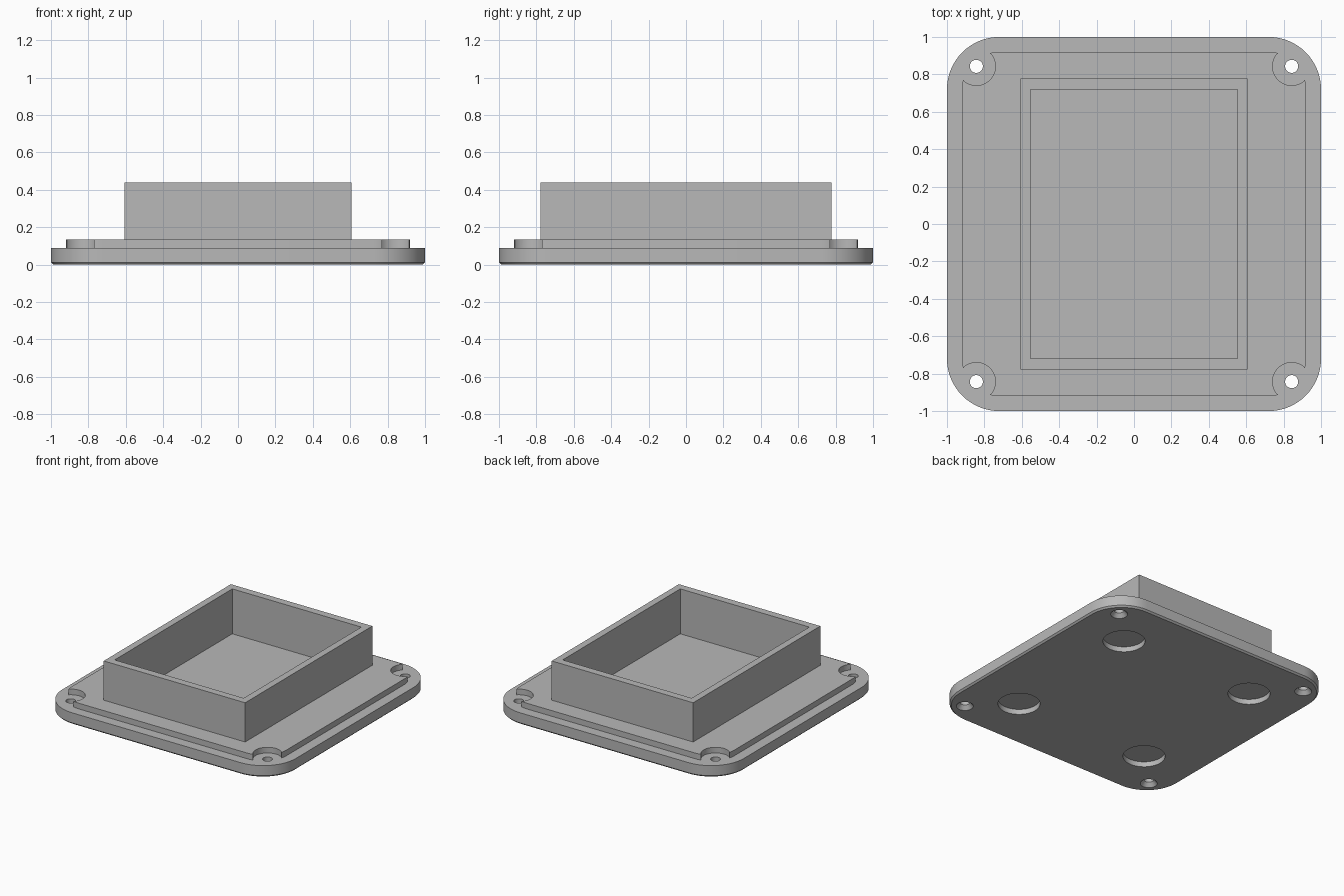
import bpy, bmesh, math

cube = bpy.data.objects.get("Cube")
if cube:
    bpy.data.objects.remove(cube, do_unlink=True)

grey = bpy.data.materials.new("plain_grey")
grey.use_nodes = True
GREY = (0.48, 0.48, 0.48, 1)
grey.diffuse_color = GREY
grey.node_tree.nodes["Principled BSDF"].inputs["Base Color"].default_value = GREY


def rounded_rect(hx, hy, r, steps=16):
    """Outline of a rectangle, with rounded corners when r > 0."""
    if r == 0:
        return [(hx, hy), (-hx, hy), (-hx, -hy), (hx, -hy)]
    points = []
    for i, (sx, sy) in enumerate([(1, 1), (-1, 1), (-1, -1), (1, -1)]):
        for k in range(steps + 1):
            a = (i + k / steps) * math.pi / 2
            points.append((sx * (hx - r) + r * math.cos(a),
                           sy * (hy - r) + r * math.sin(a)))
    return points


def circle(cx, cy, r, n=48):
    return [(cx + r * math.cos(2 * math.pi * k / n),
             cy + r * math.sin(2 * math.pi * k / n)) for k in range(n)]


def loft(name, layers):
    """Closed solid through (outline, z) layers listed from bottom to top."""
    bm = bmesh.new()
    rings = [[bm.verts.new((x, y, z)) for x, y in outline] for outline, z in layers]
    n = len(rings[0])
    for low, high in zip(rings, rings[1:]):
        for i in range(n):
            j = (i + 1) % n
            bm.faces.new((low[i], low[j], high[j], high[i]))
    bm.faces.new(rings[0][::-1])
    bm.faces.new(rings[-1])
    mesh = bpy.data.meshes.new(name)
    bm.to_mesh(mesh)
    bm.free()
    mesh.materials.append(grey)
    obj = bpy.data.objects.new(name, mesh)
    bpy.context.collection.objects.link(obj)
    return obj


def combine(target, tool, operation):
    """Apply a boolean and remove the tool object."""
    mod = target.modifiers.new(operation.lower(), "BOOLEAN")
    mod.operation, mod.solver, mod.object = operation, "EXACT", tool
    bpy.context.view_layer.objects.active = target
    bpy.ops.object.modifier_apply(modifier=mod.name)
    bpy.data.objects.remove(tool, do_unlink=True)


CORNERS = [(sx, sy) for sx in (-1, 1) for sy in (-1, 1)]
SCREW, MAGNET = 0.843, 0.573
PLATE_TOP, LIP_TOP, WALL_TOP = 0.09, 0.134, 0.438
SUNK, BELOW = 0.05, -0.05

# Base plate with a chamfered lower edge
plate = loft("lid_with_box", [
    (rounded_rect(0.988, 0.988, 0.268), 0),
    (rounded_rect(1, 1, 0.28), 0.012),
    (rounded_rect(1, 1, 0.28), PLATE_TOP)])

# Raised lip and box wall, opened by the cavity and the corner notches
lip_outline = rounded_rect(0.92, 0.92, 0.2)
lip = loft("raised_lip", [(lip_outline, SUNK), (lip_outline, LIP_TOP)])
wall_outline = rounded_rect(0.606, 0.778, 0)
combine(lip, loft("box_wall", [(wall_outline, 0.07), (wall_outline, WALL_TOP)]), "UNION")
cavity = rounded_rect(0.553, 0.72, 0)
combine(lip, loft("cavity", [(cavity, 0), (cavity, 0.6)]), "DIFFERENCE")
for sx, sy in CORNERS:
    notch = circle(sx * SCREW, sy * SCREW, 0.102)
    combine(lip, loft("corner_notch", [(notch, 0), (notch, 0.3)]), "DIFFERENCE")
combine(plate, lip, "UNION")

# Countersunk screw holes and round recesses underneath
for sx, sy in CORNERS:
    x, y = sx * SCREW, sy * SCREW
    hole = loft("screw_hole", [
        (circle(x, y, 0.06), BELOW), (circle(x, y, 0.06), 0),
        (circle(x, y, 0.035), 0.03), (circle(x, y, 0.035), 0.2)])
    combine(plate, hole, "DIFFERENCE")
    disc = circle(sx * MAGNET, sy * MAGNET, 0.148)
    combine(plate, loft("round_recess", [(disc, BELOW), (disc, 0.04)]), "DIFFERENCE")

# Smooth the round surfaces, keep the edges sharp
bpy.ops.object.select_all(action="DESELECT")
plate.select_set(True)
bpy.context.view_layer.objects.active = plate
bpy.ops.object.shade_smooth_by_angle(angle=math.radians(25))
